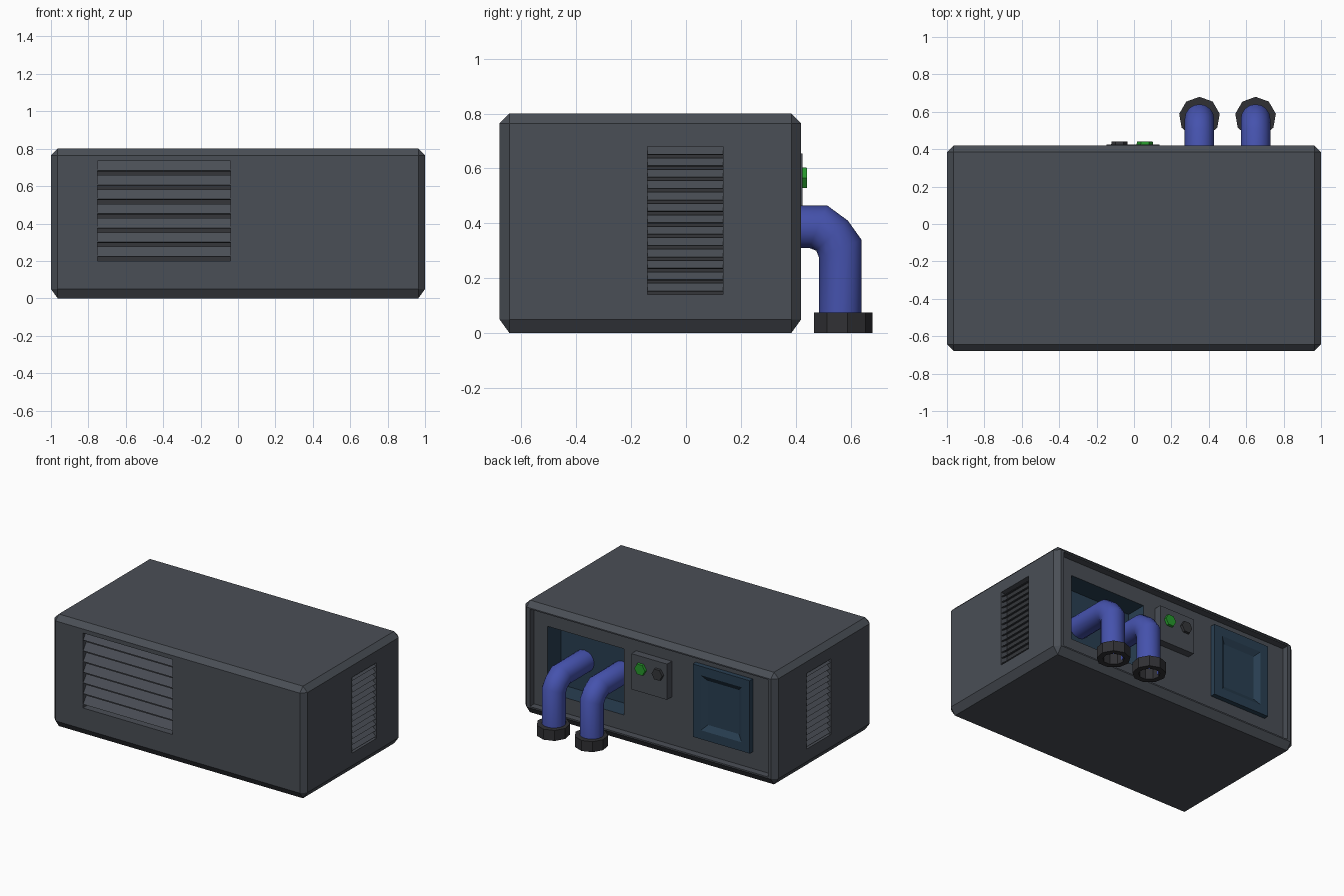
import bpy, bmesh, math
from mathutils import Vector, Matrix

if "Cube" in bpy.data.objects:
    bpy.data.objects.remove(bpy.data.objects["Cube"])


def mat(name, r, g, b):
    m = bpy.data.materials.new(name)
    m.diffuse_color = (r, g, b, 1)
    m.use_nodes = True
    m.node_tree.nodes["Principled BSDF"].inputs["Base Color"].default_value = m.diffuse_color
    return m


SLATE = mat("slate grey", 0.068, 0.077, 0.092)
DARK = mat("vent shadow grey", 0.035, 0.037, 0.042)
NAVY = mat("navy panel", 0.022, 0.05, 0.085)
BLUE = mat("pipe blue", 0.06, 0.085, 0.42)
BLACK = mat("collar black", 0.03, 0.03, 0.034)
GREEN = mat("button green", 0.02, 0.32, 0.025)


def finish(bm, name, *mats):
    bmesh.ops.recalc_face_normals(bm, faces=bm.faces)
    me = bpy.data.meshes.new(name)
    bm.to_mesh(me)
    bm.free()
    for m in mats:
        me.materials.append(m)
    ob = bpy.data.objects.new(name, me)
    bpy.context.collection.objects.link(ob)
    return ob


def box_bm(x0, x1, y0, y1, z0, z1):
    bm = bmesh.new()
    size = Matrix.Diagonal((x1 - x0, y1 - y0, z1 - z0, 1))
    mid = Matrix.Translation(((x0 + x1) / 2, (y0 + y1) / 2, (z0 + z1) / 2))
    bmesh.ops.create_cube(bm, size=1, matrix=mid @ size)
    return bm


# casing: chamfered block with a taller chamfer at the bottom
bm = box_bm(-1, 1, -0.68, 0.42, 0, 0.8)
bmesh.ops.bevel(bm, geom=bm.edges[:], offset=0.036, segments=1,
                affect='EDGES', profile=0.5)
for v in bm.verts:
    if 0.01 < v.co.z < 0.1:
        v.co.z = 0.05
casing = finish(bm, "casing", SLATE, NAVY, DARK)

# pockets: front vent, side vents, back recess, pipe opening
pockets = {
    "front_vent": (-0.75, -0.04, -0.8, -0.63, 0.20, 0.735),
    "right_vent": (0.95, 1.1, -0.14, 0.135, 0.14, 0.68),
    "left_vent": (-1.1, -0.95, -0.205, 0.07, 0.14, 0.68),
    "back_recess": (-0.94, 0.94, 0.37, 0.6, 0.06, 0.755),
    "pipe_opening": (0.23, 0.835, 0.22, 0.5, 0.17, 0.642),
}
bpy.context.view_layer.objects.active = casing
for name, dims in pockets.items():
    cutter = finish(box_bm(*dims), name + "_cutter", SLATE)
    cutter.hide_render = True
    mod = casing.modifiers.new(name, 'BOOLEAN')
    mod.operation = 'DIFFERENCE'
    mod.solver = 'EXACT'
    mod.object = cutter
    bpy.ops.object.modifier_apply(modifier=mod.name)
    bpy.data.objects.remove(cutter)

# colour the pipe opening navy and the vent backs dark
for p in casing.data.polygons:
    c, n = p.center, p.normal
    p.material_index = 0
    if 0.2 < c.x < 0.86 and 0.21 < c.y < 0.36 and 0.16 < c.z < 0.66:
        p.material_index = 1
    elif abs(c.y + 0.63) < 0.002 and n.y < -0.9:
        p.material_index = 2
    elif abs(abs(c.x) - 0.95) < 0.002 and abs(n.x) > 0.9:
        p.material_index = 2


# louvres: wedge slats, lower edge forward, built facing -y then turned
def louvres(name, width, z0, z1, count, depth, place):
    bm = bmesh.new()
    pitch = (z1 - z0) / count
    for i in range(count):
        top = z1 - i * pitch
        low = top - pitch * 0.68
        prof = [(depth * 0.8, top), (0.004, low),
                (0.012, low - pitch * 0.06), (depth, top - pitch * 0.1)]
        ends = [[bm.verts.new(place @ Vector((s * width / 2, y, z)))
                 for y, z in prof] for s in (-1, 1)]
        bm.faces.new(ends[0])
        bm.faces.new(ends[1])
        for k in range(4):
            j = (k + 1) % 4
            bm.faces.new((ends[0][k], ends[0][j], ends[1][j], ends[1][k]))
    return finish(bm, name, SLATE)


T, R = Matrix.Translation, Matrix.Rotation
louvres("front_louvres", 0.71, 0.20, 0.735, 7, 0.05, T((-0.395, -0.68, 0)))
louvres("right_louvres", 0.275, 0.14, 0.68, 13, 0.05,
        T((1, -0.0025, 0)) @ R(math.pi / 2, 4, 'Z'))
louvres("left_louvres", 0.275, 0.14, 0.68, 13, 0.05,
        T((-1, -0.0675, 0)) @ R(-math.pi / 2, 4, 'Z'))

# access hatch with a sunken sloped middle
bm = box_bm(-0.787, -0.337, 0.36, 0.405, 0.18, 0.70)
face = max(bm.faces, key=lambda f: f.calc_center_median().y)
bmesh.ops.inset_region(bm, faces=[face], thickness=0.09)
bmesh.ops.inset_region(bm, faces=[face], thickness=0.055, depth=-0.025)
finish(bm, "access_hatch", NAVY)

# control box and its two hexagonal buttons
finish(box_bm(-0.147, 0.135, 0.36, 0.424, 0.40, 0.655), "control_box", SLATE)
for name, x, m in (("green_button", 0.058, GREEN), ("grey_button", -0.078, DARK)):
    bm = bmesh.new()
    bmesh.ops.create_cone(bm, cap_ends=True, segments=6, radius1=0.046,
                          radius2=0.042, depth=0.03,
                          matrix=T((x, 0.426, 0.566)) @ R(-math.pi / 2, 4, 'X')
                          @ R(math.pi / 6 * 0, 4, 'Z'))
    for v in bm.verts:  # turn so corners point along x
        d = Vector((v.co.x - x, 0, v.co.z - 0.566))
        d.rotate(R(math.pi / 6, 3, 'Y'))
        v.co = Vector((x + d.x, v.co.y, 0.566 + d.z))
    finish(bm, name, m)

# pipes: rings given by their outer and inner (y, z) points
RINGS = [((0.22, 0.465), (0.22, 0.31)), ((0.515, 0.465), (0.45, 0.31)),
         ((0.59, 0.41), (0.475, 0.30)), ((0.64, 0.34), (0.485, 0.275)),
         ((0.64, 0.02), (0.485, 0.02))]
N = 16
for side, x in (("inner", 0.35), ("outer", 0.65)):
    bm = bmesh.new()
    loops = []
    for out, inn in RINGS:
        o, i = Vector((x, *out)), Vector((x, *inn))
        mid, half = (o + i) / 2, (o - i) / 2
        loops.append([bm.verts.new(mid + half * math.cos(a)
                                   + Vector((0.079 * math.sin(a), 0, 0)))
                      for a in (2 * math.pi * k / N for k in range(N))])
    # hollow mouth with a closed floor up inside
    for z, s in ((0.02, 0.85), (0.12, 0.85)):
        mid = Vector((x, 0.5625, z))
        loops.append([bm.verts.new(mid + Vector((
            0.079 * s * math.sin(2 * math.pi * k / N),
            0.078 * s * math.cos(2 * math.pi * k / N), 0))) for k in range(N)])
    for a, b in zip(loops, loops[1:]):
        for k in range(N):
            j = (k + 1) % N
            bm.faces.new((a[k], a[j], b[j], b[k]))
    bm.faces.new(loops[0])
    bm.faces.new(loops[-1])
    pipe = finish(bm, side + "_pipe", BLUE)
    bpy.ops.object.select_all(action='DESELECT')
    pipe.select_set(True)
    bpy.context.view_layer.objects.active = pipe
    bpy.ops.object.shade_smooth_by_angle(angle=math.radians(50))

    # nine-sided collar ring at the pipe mouth
    bm = bmesh.new()
    rings = []
    for r, z in ((0.11, 0), (0.11, 0.075), (0.07, 0.075), (0.07, 0)):
        rings.append([bm.verts.new((x + r * math.sin(2 * math.pi * k / 9),
                                    0.57 + r * math.cos(2 * math.pi * k / 9), z))
                      for k in range(9)])
    for n in range(4):
        a, b = rings[n], rings[(n + 1) % 4]
        for k in range(9):
            j = (k + 1) % 9
            bm.faces.new((a[k], a[j], b[j], b[k]))
    finish(bm, side + "_pipe_collar", BLACK)
